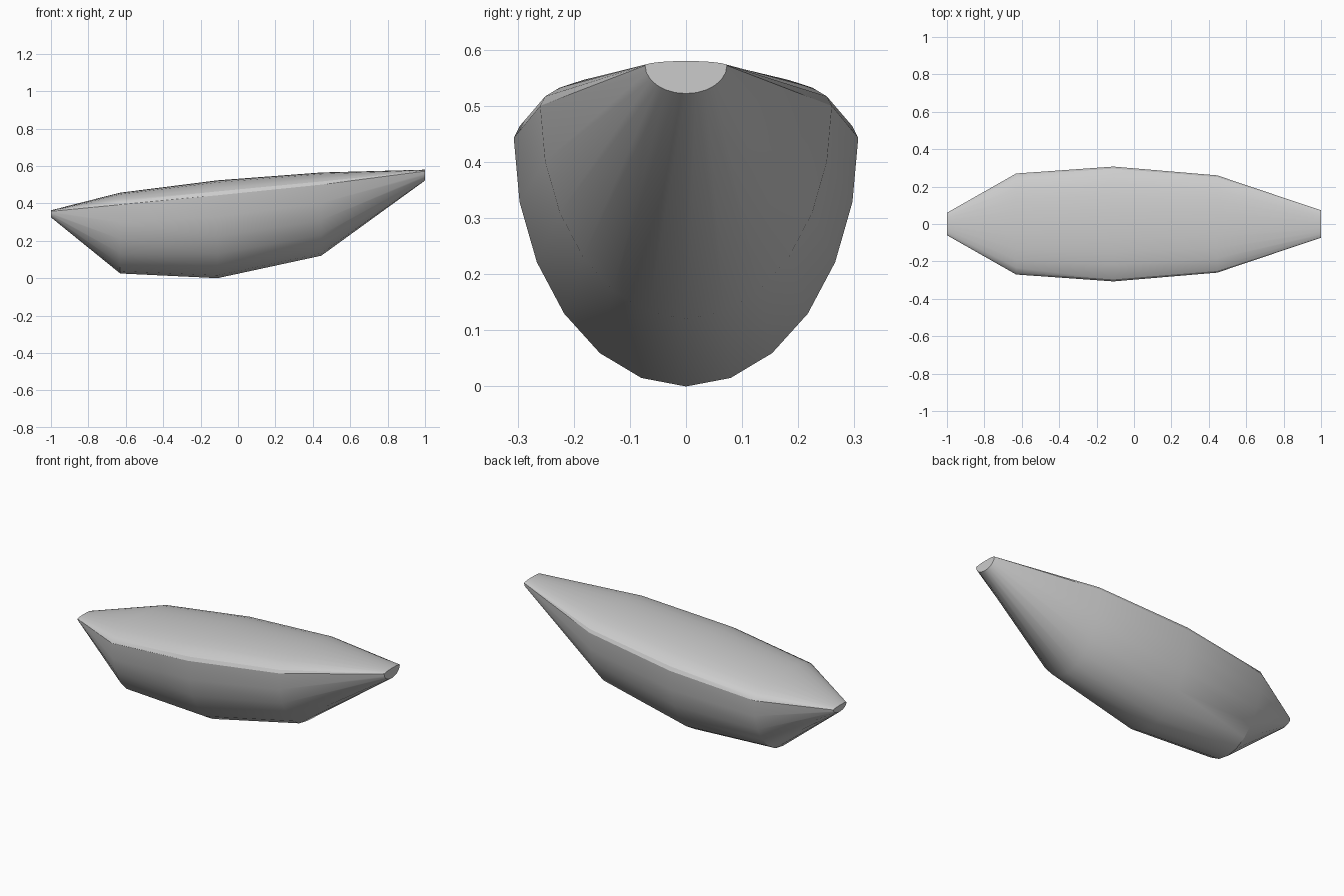
import bpy, bmesh, math

cube = bpy.data.objects.get("Cube")
if cube:
    bpy.data.objects.remove(cube)

# One grey for the whole body
grey = bpy.data.materials.new("light grey")
grey.use_nodes = True
colour = (0.6, 0.6, 0.6, 1)
grey.diffuse_color = colour
grey.node_tree.nodes["Principled BSDF"].inputs["Base Color"].default_value = colour

# Stations along the hull: x, half width, bottom, widest height, top
STATIONS = [
    (-1.0, 0.06, 0.325, 0.357, 0.363),
    (-0.63, 0.27, 0.025, 0.393, 0.457),
    (-0.11, 0.307, 0.0, 0.443, 0.523),
    (0.445, 0.26, 0.12, 0.5, 0.565),
    (1.0, 0.073, 0.522, 0.572, 0.58),
]
SIDES = 24


def add_section(bm, x, half, bottom, widest, top):
    """Ring of a deep half ellipse below and a shallow one above."""
    ring = []
    for i in range(SIDES):
        a = math.tau * i / SIDES
        s = math.sin(a)
        height = top - widest if s > 0 else widest - bottom
        ring.append(bm.verts.new((x, half * math.cos(a), widest + height * s)))
    return ring


# Loft the hull and its cambered deck through the stations, then cap the ends
bm = bmesh.new()
rings = [add_section(bm, *station) for station in STATIONS]
for a, b in zip(rings, rings[1:]):
    for i in range(SIDES):
        j = (i + 1) % SIDES
        bm.faces.new((a[i], a[j], b[j], b[i]))
bm.faces.new(rings[0])
bm.faces.new(rings[-1])
bmesh.ops.recalc_face_normals(bm, faces=bm.faces)

mesh = bpy.data.meshes.new("hull")
bm.to_mesh(mesh)
bm.free()
mesh.materials.append(grey)
hull = bpy.data.objects.new("hull", mesh)
bpy.context.collection.objects.link(hull)

# Smooth body with crisp ends and gunwales
bpy.ops.object.select_all(action="DESELECT")
hull.select_set(True)
bpy.context.view_layer.objects.active = hull
bpy.ops.object.shade_smooth_by_angle(angle=math.radians(30))
